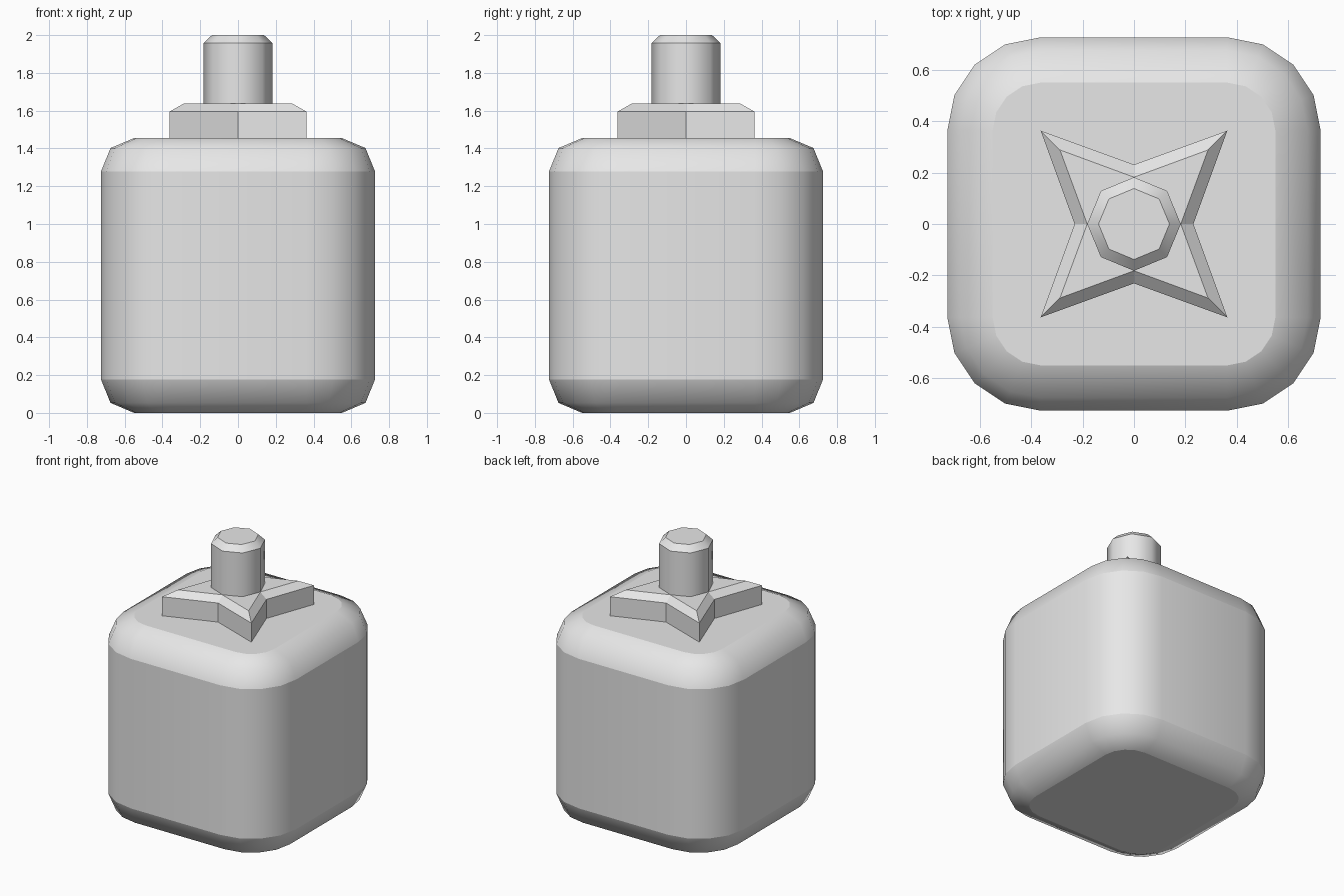
import bpy
import bmesh
from math import sin, cos, pi

cube = bpy.data.objects.get("Cube")
if cube:
    bpy.data.objects.remove(cube, do_unlink=True)

grey = bpy.data.materials.new("light_grey")
grey.use_nodes = True
colour = (0.8, 0.8, 0.8, 1)
grey.diffuse_color = colour
grey.node_tree.nodes["Principled BSDF"].inputs["Base Color"].default_value = colour


def loft(name, outline, levels, smooth=True):
    """Skin stacked rings; levels are (z, size, sharp rim)."""
    bm = bmesh.new()
    rings = [[bm.verts.new((x, y, z)) for x, y in outline(size)]
             for z, size, _ in levels]
    n = len(rings[0])
    for low, high in zip(rings, rings[1:]):
        for i in range(n):
            j = (i + 1) % n
            bm.faces.new((low[i], low[j], high[j], high[i]))
    bm.faces.new(rings[0][::-1])
    bm.faces.new(rings[-1])
    for face in bm.faces:
        face.smooth = smooth
    # Sharp rims between the flat and rounded bands
    for ring, (_, _, sharp) in zip(rings, levels):
        for i in range(n):
            edge = bm.edges.get((ring[i], ring[(i + 1) % n]))
            edge.smooth = not sharp
    mesh = bpy.data.meshes.new(name)
    bm.to_mesh(mesh)
    bm.free()
    mesh.materials.append(grey)
    obj = bpy.data.objects.new(name, mesh)
    bpy.context.collection.objects.link(obj)
    return obj


def rounded_square(radius, core=0.363, steps=4):
    points = []
    for corner in range(4):
        mid = pi / 4 + corner * pi / 2
        cx = core * (1 if cos(mid) > 0 else -1)
        cy = core * (1 if sin(mid) > 0 else -1)
        for s in range(steps + 1):
            a = corner * pi / 2 + s * pi / 2 / steps
            points.append((cx + radius * cos(a), cy + radius * sin(a)))
    return points


def octagon(radius):
    return [(radius * cos(i * pi / 4), radius * sin(i * pi / 4)) for i in range(8)]


def star(size):
    notch, tip = size
    radii = (notch, tip * 2 ** 0.5)
    return [(radii[i % 2] * cos(i * pi / 4), radii[i % 2] * sin(i * pi / 4))
            for i in range(8)]


# Rounded block body
loft("body", rounded_square, [
    (0, 0.187, True), (0.053, 0.312, False), (0.178, 0.363, True),
    (1.277, 0.363, True), (1.402, 0.312, False), (1.455, 0.187, True)])

# Four-pointed plate on the top
loft("star_plate", star, [
    (1.45, (0.231, 0.363), True), (1.595, (0.231, 0.363), True),
    (1.637, (0.182, 0.288), True)], smooth=False)

# Chamfered eight-sided stem
loft("stem", octagon, [
    (1.45, 0.182, True), (1.958, 0.182, True), (2.0, 0.138, True)])
